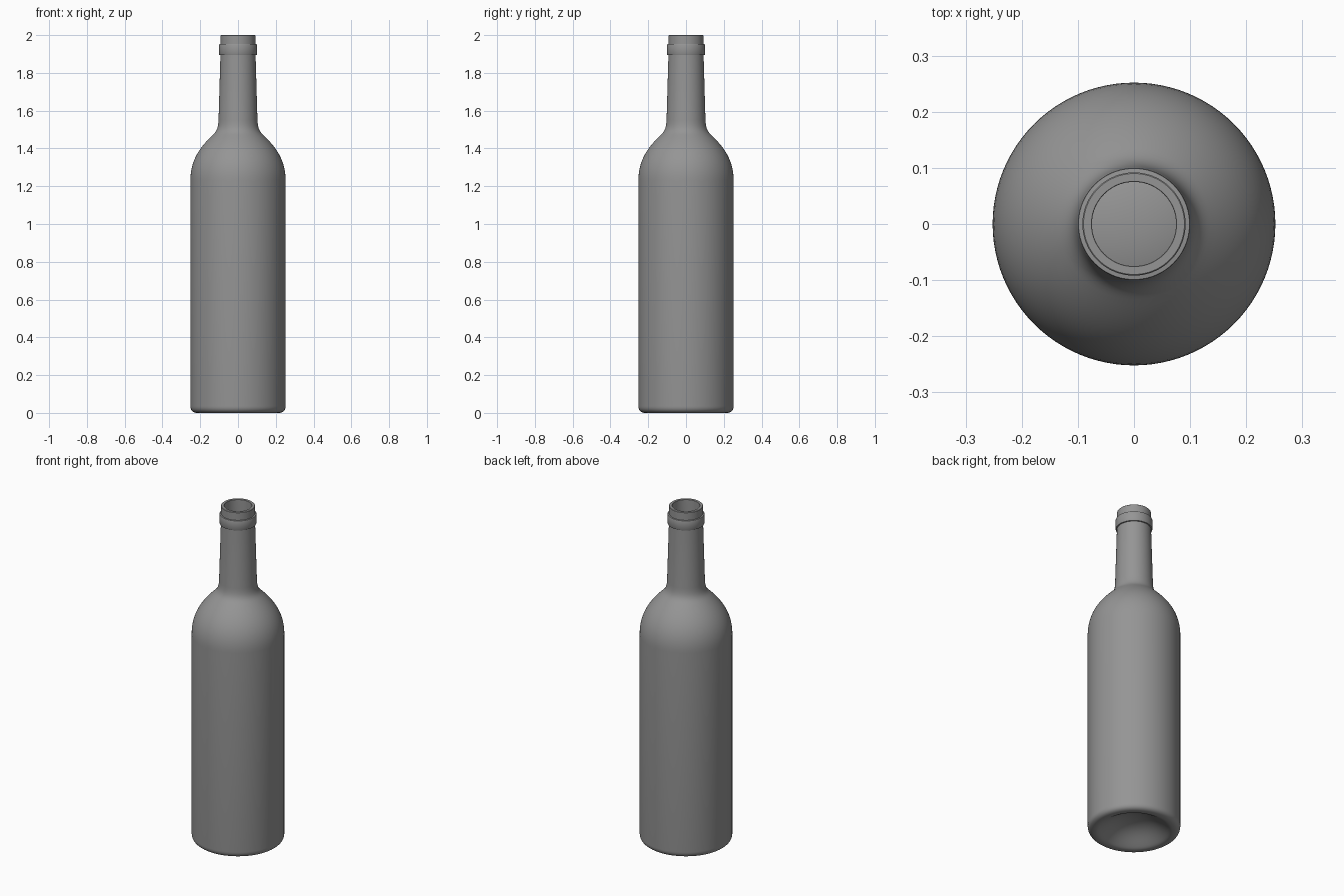
import bpy, bmesh, math

if "Cube" in bpy.data.objects:
    bpy.data.objects.remove(bpy.data.objects["Cube"])

SEG = 96


def bezier(p0, p1, p2, p3, n=12):
    """Sample a cubic curve in (radius, height)."""
    pts = []
    for i in range(n + 1):
        t = i / n
        s = 1 - t
        pts.append(tuple(s**3 * a + 3 * s * s * t * b + 3 * s * t * t * c + t**3 * d
                         for a, b, c, d in zip(p0, p1, p2, p3)))
    return pts


def lathe(name, profile):
    """Spin a profile that starts and ends on the z axis."""
    bm = bmesh.new()
    verts = [bm.verts.new((r, 0, z)) for r, z in profile]
    edges = [bm.edges.new(pair) for pair in zip(verts, verts[1:])]
    bmesh.ops.spin(bm, geom=verts + edges, cent=(0, 0, 0), axis=(0, 0, 1),
                   angle=math.tau, steps=SEG, use_duplicate=False)
    bmesh.ops.remove_doubles(bm, verts=bm.verts, dist=1e-5)
    bmesh.ops.recalc_face_normals(bm, faces=bm.faces)
    me = bpy.data.meshes.new(name)
    bm.to_mesh(me)
    bm.free()
    ob = bpy.data.objects.new(name, me)
    bpy.context.collection.objects.link(ob)
    bpy.context.view_layer.objects.active = ob
    ob.select_set(True)
    bpy.ops.object.shade_smooth_by_angle(angle=math.radians(35))
    return ob


# Hollow underside and rounded foot
outer = bezier((0, 0.08), (0.09, 0.08), (0.135, 0.04), (0.18, 0.012))
outer += bezier((0.185, 0.009), (0.195, 0.003), (0.203, 0), (0.212, 0), 6)
outer += bezier((0.216, 0), (0.238, 0), (0.252, 0.012), (0.252, 0.036), 8)
# Body, shoulder and flare into the neck
outer += bezier((0.252, 1.23), (0.252, 1.345), (0.195, 1.412), (0.135, 1.47), 16)
outer += bezier((0.13, 1.475), (0.112, 1.493), (0.105, 1.51), (0.103, 1.55), 8)
# Neck, raised collar and lip
outer += [(0.093, 1.894), (0.099, 1.895), (0.1, 1.897), (0.1, 1.95),
          (0.099, 1.952), (0.092, 1.953), (0.092, 1.998), (0.09, 2.0),
          (0.076, 2.0), (0.075, 1.999)]
# Inner wall of the glass
inner = [(0.075, 1.90), (0.086, 1.55)]
inner += bezier((0.087, 1.53), (0.088, 1.495), (0.098, 1.482), (0.114, 1.467), 8)
inner += bezier((0.12, 1.461), (0.18, 1.405), (0.235, 1.345), (0.235, 1.24), 16)
inner += bezier((0.235, 0.05), (0.235, 0.025), (0.215, 0.015), (0.2, 0.022), 6)
inner += bezier((0.195, 0.026), (0.14, 0.062), (0.09, 0.097), (0, 0.097))

bottle = lathe("bottle", outer + inner)

# Dark glass
glass = bpy.data.materials.new("dark_glass")
glass.diffuse_color = (0.3, 0.3, 0.3, 1)
glass.use_nodes = True
glass.node_tree.nodes["Principled BSDF"].inputs["Base Color"].default_value = glass.diffuse_color
bottle.data.materials.append(glass)
